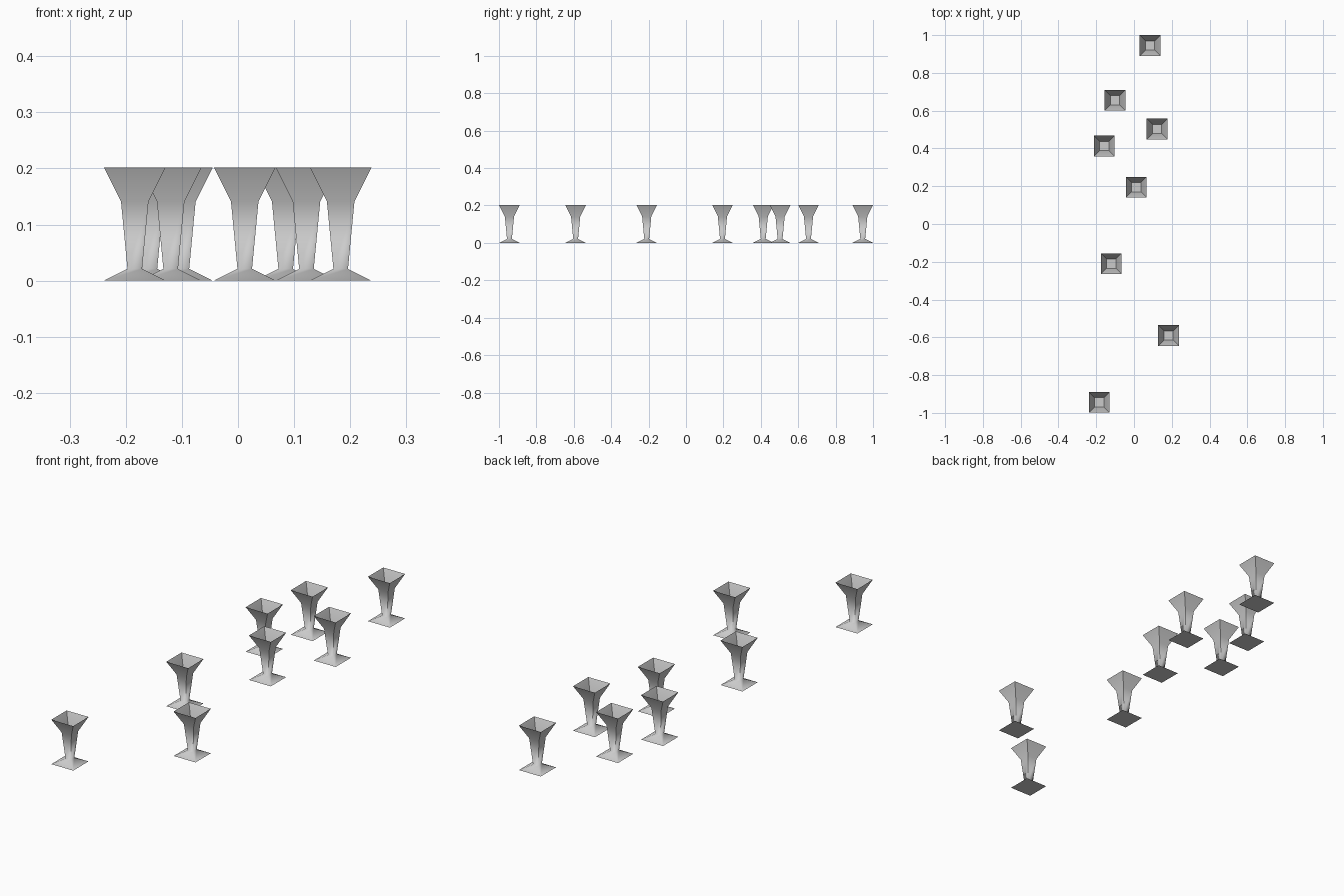
import bpy, bmesh, math

if "Cube" in bpy.data.objects:
    bpy.data.objects.remove(bpy.data.objects["Cube"])

# Square goblet profile: (half width, height)
PROFILE = [(0.055, 0.0), (0.013, 0.021), (0.0245, 0.141), (0.055, 0.202)]
SPOTS = [(0.085, 0.945), (-0.10, 0.655), (0.122, 0.503), (-0.157, 0.413),
         (0.012, 0.195), (-0.12, -0.21), (0.183, -0.59), (-0.184, -0.944)]


def goblet_mesh():
    bm = bmesh.new()
    rings = [[bm.verts.new((sx * h, sy * h, z))
              for sx, sy in ((-1, -1), (1, -1), (1, 1), (-1, 1))]
             for h, z in PROFILE]
    # Foot, stem and flared bowl walls
    for low, high in zip(rings, rings[1:]):
        for i in range(4):
            j = (i + 1) % 4
            bm.faces.new((low[i], low[j], high[j], high[i]))
    # Underside of the foot and floor of the open bowl
    bm.faces.new(rings[0][::-1])
    h, z = PROFILE[2]
    bm.faces.new([bm.verts.new((v.co.x, v.co.y, z)) for v in rings[2]])
    mesh = bpy.data.meshes.new("goblet")
    bm.to_mesh(mesh)
    bm.free()
    return mesh


# Scattered goblets sharing one mesh
mesh = goblet_mesh()
goblets = []
for n, (x, y) in enumerate(SPOTS, 1):
    ob = bpy.data.objects.new(f"goblet_{n}", mesh)
    ob.location = (x, y, 0)
    bpy.context.collection.objects.link(ob)
    goblets.append(ob)

# Soft shading up the sides, crisp corners
goblets[0].select_set(True)
bpy.context.view_layer.objects.active = goblets[0]
bpy.ops.object.shade_smooth_by_angle(angle=math.radians(75))
